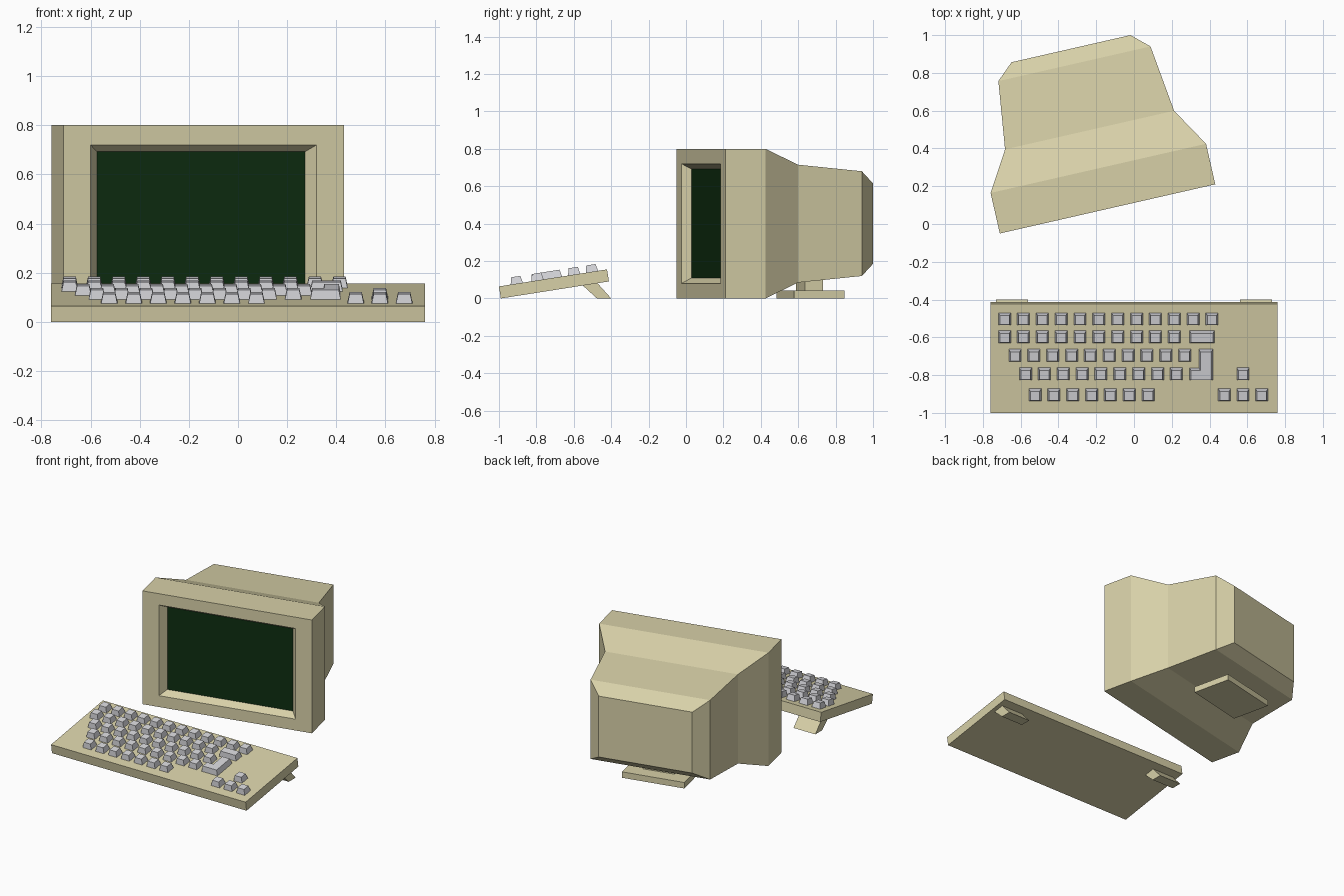
import bpy, bmesh, math
from mathutils import Matrix, Vector

if "Cube" in bpy.data.objects:
    bpy.data.objects.remove(bpy.data.objects["Cube"])


def material(name, rgb):
    m = bpy.data.materials.new(name)
    m.diffuse_color = (*rgb, 1)
    m.use_nodes = True
    m.node_tree.nodes["Principled BSDF"].inputs["Base Color"].default_value = m.diffuse_color
    return m


BEIGE = material("beige_plastic", (0.68, 0.63, 0.39))
GREY = material("grey_keycap", (0.66, 0.66, 0.69))
GREEN = material("dark_green_glass", (0.004, 0.026, 0.005))


def loft(bm, rings, cap_start=True, cap_end=True):
    """Skin a list of point rings, optionally closing the ends."""
    loops = [[bm.verts.new(p) for p in r] for r in rings]
    for a, b in zip(loops, loops[1:]):
        for i in range(len(a)):
            j = (i + 1) % len(a)
            bm.faces.new((a[i], a[j], b[j], b[i]))
    if cap_start:
        bm.faces.new(loops[0][::-1])
    if cap_end:
        bm.faces.new(loops[-1])


def finish(name, bm, mat, matrix=Matrix()):
    bmesh.ops.recalc_face_normals(bm, faces=bm.faces)
    me = bpy.data.meshes.new(name)
    bm.to_mesh(me)
    bm.free()
    me.materials.append(mat)
    ob = bpy.data.objects.new(name, me)
    ob.matrix_world = matrix
    bpy.context.collection.objects.link(ob)
    return ob


def rect_xz(w, y, z0, z1):
    return [(-w, y, z0), (w, y, z0), (w, y, z1), (-w, y, z1)]


def box(name, mat, x0, x1, y0, y1, z0, z1, matrix):
    bm = bmesh.new()
    loft(bm, [[(x0, y0, z), (x1, y0, z), (x1, y1, z), (x0, y1, z)] for z in (z0, z1)])
    return finish(name, bm, mat, matrix)


# Monitor: turned about z, origin at the middle of its front
MON = Matrix.Translation((-0.14, 0.08, 0)) @ Matrix.Rotation(math.radians(12.85), 4, 'Z')
SCREEN = (0.434, 0.048, 0.11, 0.692)
sections = [SCREEN, (0.472, 0, 0.08, 0.72), (0.585, 0, 0, 0.8), (0.585, 0.22, 0, 0.8),
            (0.459, 0.428, 0.085, 0.715), (0.413, 0.788, 0.12, 0.68),
            (0.323, 0.87, 0.185, 0.615)]
bm = bmesh.new()
loft(bm, [rect_xz(*s) for s in sections], cap_start=False)
housing = finish("monitor_housing", bm, BEIGE, MON)

bm = bmesh.new()
bm.faces.new([bm.verts.new(p) for p in rect_xz(*SCREEN)])
screen = finish("screen", bm, GREEN, MON)

# Monitor stand
box("stand_base", BEIGE, -0.215, 0.215, 0.462, 0.738, 0, 0.042, MON)
box("stand_neck", BEIGE, -0.11, 0.11, 0.545, 0.645, 0.04, 0.115, MON)

# Keyboard: a slab tilted up at the back
TILT = math.radians(8.95)
KB = Matrix.Translation((0, -0.99, 0)) @ Matrix.Rotation(TILT, 4, 'X')
DECK = 0.065
box("keyboard_case", BEIGE, -0.76, 0.76, 0, 0.585, 0, DECK, KB)

# Folding feet under the back edge
foot = [(-0.556, 0.073), (-0.476, 0), (-0.4, 0), (-0.481, 0.09)]
for name, x0, x1 in (("left_foot", -0.73, -0.56), ("right_foot", 0.56, 0.73)):
    bm = bmesh.new()
    loft(bm, [[(x, y, z) for y, z in foot] for x in (x0, x1)])
    finish(name, bm, BEIGE)

# Keys: tapered caps on the deck
TAPER, KEY_H, HALF = 0.008, 0.038, 0.033


def deck_y(y):
    return (y + 1.0025) / math.cos(TILT)


def add_key(bm, x, y, half_w=HALF):
    rings = []
    for i, h in ((0, DECK), (TAPER, DECK + KEY_H)):
        w, d, c = half_w - i, HALF - i, deck_y(y)
        rings.append([(x - w, c - d, h), (x + w, c - d, h), (x + w, c + d, h), (x - w, c + d, h)])
    loft(bm, rings, cap_start=False)


rows = [(-0.505, -0.685, 12, ()), (-0.60, -0.685, 10, ()), (-0.698, -0.63, 10, ()),
        (-0.796, -0.574, 9, (0.577,)), (-0.907, -0.524, 7, (0.479, 0.577, 0.676))]
for n, (y, start, count, extra) in enumerate(rows, 1):
    bm = bmesh.new()
    for x in [start + 0.0998 * i for i in range(count)] + list(extra):
        add_key(bm, x, y)
    finish(f"key_row_{n}", bm, GREY, KB)

bm = bmesh.new()
add_key(bm, 0.36, -0.60, 0.066)
finish("wide_key", bm, GREY, KB)

# L-shaped return key
bm = bmesh.new()
rings = []
for i, h in ((0, DECK), (TAPER, DECK + KEY_H)):
    x0, xm, x1 = 0.294 + i, 0.343 + i, 0.418 - i
    y0, ym, y1 = deck_y(-0.829) + i, deck_y(-0.764) - i, deck_y(-0.665) - i
    rings.append([(x0, y0, h), (x1, y0, h), (x1, y1, h), (xm, y1, h), (xm, ym, h), (x0, ym, h)])
loft(bm, rings, cap_start=False)
finish("return_key", bm, GREY, KB)
